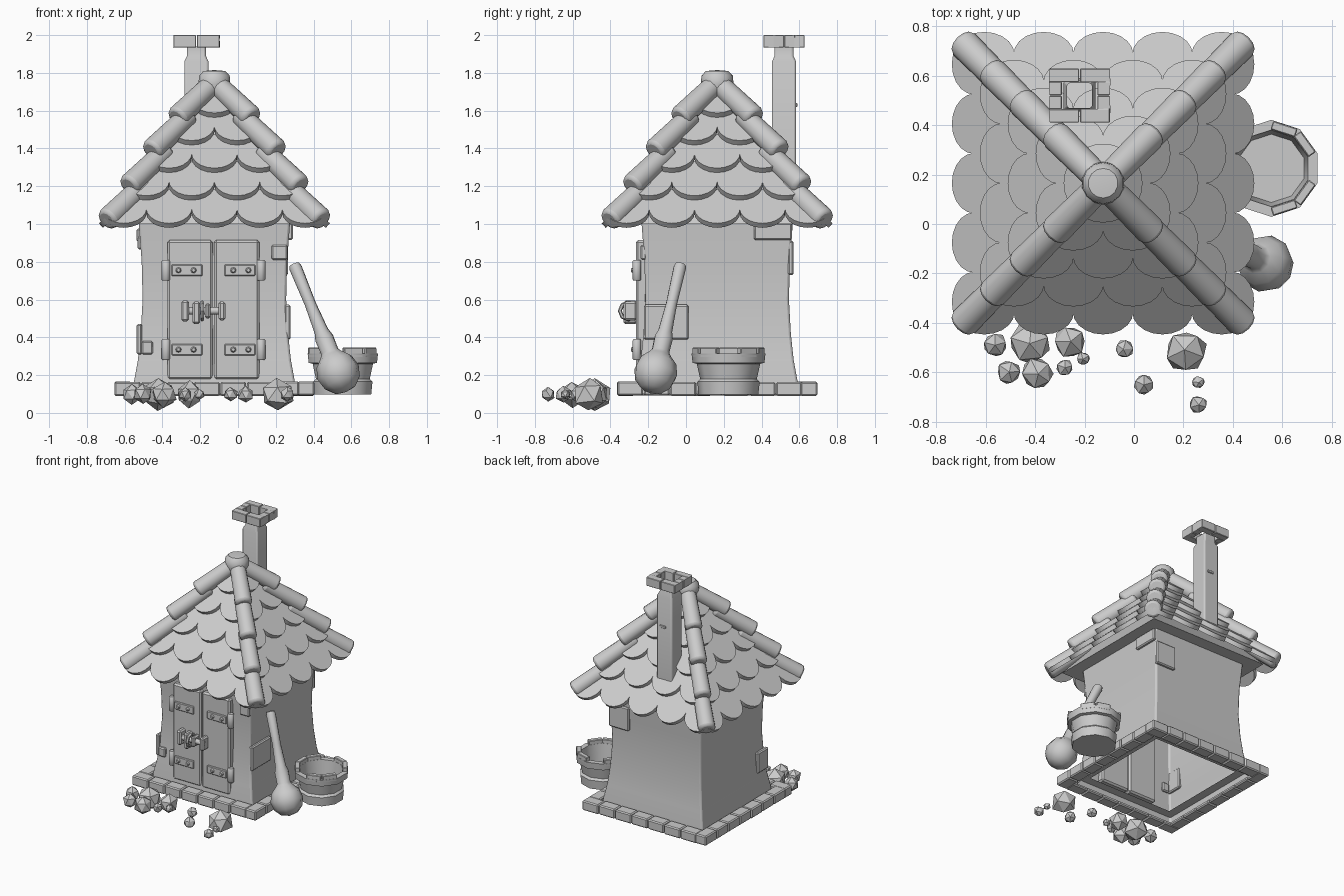
import bpy, bmesh, math, random
from math import pi, sin, cos, radians
from mathutils import Matrix, Vector

cube = bpy.data.objects.get("Cube")
if cube:
    bpy.data.objects.remove(cube)
random.seed(4)

grey = bpy.data.materials.new("plain_grey")
grey.use_nodes = True
colour = (0.6, 0.6, 0.6, 1)
grey.diffuse_color = colour
grey.node_tree.nodes["Principled BSDF"].inputs["Base Color"].default_value = colour

HOUSE = Vector((-0.125, 0.165, 0))
TURNS = [Matrix.Translation(HOUSE) @ Matrix.Rotation(k * pi / 2, 4, 'Z') for k in range(4)]
smooth_parts = []


def finish(name, bm, smooth=False, bevel=0, segments=1):
    bmesh.ops.remove_doubles(bm, verts=bm.verts, dist=0.0001)
    bmesh.ops.recalc_face_normals(bm, faces=bm.faces)
    mesh = bpy.data.meshes.new(name)
    bm.to_mesh(mesh)
    bm.free()
    mesh.materials.append(grey)
    obj = bpy.data.objects.new(name, mesh)
    bpy.context.collection.objects.link(obj)
    if bevel:
        mod = obj.modifiers.new("soft_edges", 'BEVEL')
        mod.width, mod.segments = bevel, segments
        mod.limit_method = 'ANGLE'
    if smooth:
        smooth_parts.append(obj)
    return obj


def add_box(bm, centre, size, matrix=Matrix()):
    m = matrix @ Matrix.Translation(centre) @ Matrix.Diagonal((*size, 1))
    bmesh.ops.create_cube(bm, size=1, matrix=m)


def boxes(name, items, bevel=0.006):
    bm = bmesh.new()
    for centre, size in items:
        add_box(bm, centre, size)
    return finish(name, bm, bevel=bevel)


def add_rod(bm, p, q, r, r2=None, sides=12):
    p, q = Vector(p), Vector(q)
    m = Matrix.Translation((p + q) / 2) @ (q - p).to_track_quat('Z', 'Y').to_matrix().to_4x4()
    bmesh.ops.create_cone(bm, cap_ends=True, segments=sides, radius1=r,
                          radius2=r if r2 is None else r2, depth=(q - p).length, matrix=m)


def lathe(name, profile, sides, matrix, square=False, bevel=0):
    # square turns the profile into flat-sided walls of that half width
    bm = bmesh.new()
    grow = 2 ** 0.5 if square else 1
    rings = []
    for r, z in profile:
        angles = [2 * pi * (i + 0.5) / sides for i in range(sides)]
        rings.append([bm.verts.new(matrix @ Vector((r * grow * cos(a), r * grow * sin(a), z)))
                      for a in angles])
    for low, high in zip(rings, rings[1:]):
        for i in range(sides):
            j = (i + 1) % sides
            bm.faces.new((low[i], low[j], high[j], high[i]))
    return finish(name, bm, smooth=True, bevel=bevel, segments=2)


at_house = Matrix.Translation(HOUSE)

# Walls, curved in at the middle and open below
lathe("walls", [(.43, .1), (.425, .17), (.405, .28), (.39, .42), (.38, .6),
                (.385, .8), (.4, 1.0), (.405, 1.1)], 4, at_house, True, .012)
lathe("floor_border", [(.46, .14), (.36, .14)], 4, at_house, True)

# Ring of foundation stones
bm = bmesh.new()
for turn in TURNS:
    for i in range(7):
        add_box(bm, (-.46 + .14 * i, -.485, .128 + random.uniform(-.002, .002)),
                (.137, .09, .074), turn)
finish("foundation_stones", bm, bevel=.008)

# Roof core
lathe("roof_core", [(0, 1.02), (.5, 1.0), (0, 1.66)], 4, at_house, True)

# Scalloped roof tiles, staggered in rows on all four slopes
bm = bmesh.new()
pitch = radians(42)
outline = [(-.122 * cos(a * pi / 10), .122 - .122 * sin(a * pi / 10)) for a in range(11)]
outline += [(.122, .27), (-.122, .27)]
for turn in TURNS:
    for row in range(5):
        half, z = .59 - .113 * row, .98 + .146 * row
        count = 5 - row
        for i in range(count):
            middle = (i - (count - 1) / 2) * .24
            lower, upper = [], []
            for a, v in outline:
                out = half - v * cos(pitch)
                limit = out + .03
                x = max(-limit, min(limit, middle + a))
                p = Vector((x, -out, z + v * sin(pitch)))
                lower.append(bm.verts.new(turn @ p))
                upper.append(bm.verts.new(turn @ (p + Vector((0, -sin(pitch), cos(pitch))) * .032)))
            bm.faces.new(lower[::-1])
            bm.faces.new(upper)
            for j in range(len(lower)):
                k = (j + 1) % len(lower)
                bm.faces.new((lower[j], lower[k], upper[k], upper[j]))
bmesh.ops.dissolve_degenerate(bm, dist=.0001, edges=bm.edges)
finish("roof_tiles", bm, smooth=True)

# Overlapping ridge logs on the four hips
bm = bmesh.new()
for turn in TURNS:
    for half, z in ((.57, 1.02), (.455, 1.2), (.335, 1.385), (.2, 1.56)):
        reach = min(.2, half - .01)
        add_rod(bm, turn @ Vector((-half, -half, z)),
                turn @ Vector((reach - half, reach - half, z + reach * .95)), .062, .056)
finish("ridge_logs", bm, smooth=True, bevel=.018, segments=2)
lathe("roof_cap", [(0, 1.7), (.075, 1.7), (.087, 1.74), (.083, 1.785), (.06, 1.81), (0, 1.815)],
      14, at_house)

# Chimney: hollow shaft, four corner bricks on top
FLUE = Vector((-.22, .519, 0))
lathe("chimney_shaft", [(.064, 1.2), (.064, 1.86), (.05, 1.89), (.05, 1.94)], 4,
      Matrix.Translation(FLUE), True, .01)
bricks = []
for sx in (-1, 1):
    for sy in (-1, 1):
        bricks.append((FLUE + Vector((sx * .062, sy * .082, 1.967)), (.12, .054, .066)))
        bricks.append((FLUE + Vector((sx * .097, sy * .028, 1.967)), (.05, .054, .066)))
boxes("chimney_bricks", bricks, .003)
boxes("chimney_chip", [(FLUE + Vector((.01, .064, 1.63)), (.05, .014, .02))], .003)

# Double door
boxes("doors", [((-.254, -.235, .545), (.24, .06, .74)),
                ((-.007, -.235, .545), (.24, .06, .74))], .012)

# Hinges: strap, pin and rivets, mirrored on both leaves
straps, pins, rivets = [], bmesh.new(), bmesh.new()
for side in (-1, 1):
    for z in (.335, .755):
        straps.append((Vector((-.13 + side * .14, -.27, z)), (.165, .016, .06)))
        x = -.13 + side * .252
        add_rod(pins, (x, -.26, z - .055), (x, -.26, z + .055), .024, sides=10)
        for x in (.105, .185):
            x = -.13 + side * x
            add_rod(rivets, (x, -.275, z), (x, -.292, z), .017, .009, 8)
boxes("hinge_straps", straps, .005)
finish("hinge_pins", pins, True, .006)
finish("hinge_rivets", rivets, True)

# Bolt with its plates and pull ring
bm = bmesh.new()
add_rod(bm, (-.295, -.3, .54), (-.065, -.3, .54), .02, sides=10)
finish("door_bolt", bm, True)
boxes("bolt_plates", [((x, -.295, .54 + dz), (w, .07, h)) for x, w, h, dz in
                      ((-.28, .04, .11, 0), (-.22, .04, .12, -.01),
                       (-.16, .03, .08, 0), (-.085, .035, .1, 0))], .01)
bpy.ops.mesh.primitive_torus_add(major_segments=8, minor_segments=6, major_radius=.045,
                                 minor_radius=.011, location=(-.19, -.305, .54),
                                 rotation=(0, pi / 2, 0))
ring = bpy.context.object
ring.name = "bolt_ring"
ring.data.materials.append(grey)

# Bare stones showing on the walls
boxes("wall_stones", [
    ((.22, -.225, .85), (.085, .03, .08)), ((-.48, -.235, .345), (.06, .03, .07)),
    ((.262, -.105, .48), (.03, .235, .185)), ((.275, .46, .96), (.03, .2, .09)),
    ((.18, .555, .82), (.17, .03, .18)), ((-.522, -.18, .39), (.03, .13, .16)),
    ((-.522, .46, .94), (.03, .07, .07)), ((-.517, .36, .9), (.03, .07, .07))], .008)

# Wooden mallet leaning on the wall
ball, tip = Vector((.53, -.16, .215)), Vector((.30, -.03, .78))
lean = Matrix.Translation(ball) @ (tip - ball).to_track_quat('Z', 'Y').to_matrix().to_4x4()
lathe("mallet", [(0, -.115), (.06, -.1), (.1, -.06), (.117, 0), (.1, .06), (.062, .1),
                 (.048, .12), (.05, .2), (.038, .24), (.03, .4), (.034, .61), (.028, .63),
                 (0, .635)], 10, lean)

# Bucket with a broken rim
TUB = Matrix.Translation((.555, .225, 0))
lathe("bucket", [(0, .097), (.158, .097), (.165, .165), (.15, .18), (.168, .26), (.19, .265),
                 (.196, .315), (.155, .315), (.138, .14), (0, .14)], 10, TUB)
bm = bmesh.new()
for i in range(10):
    if i not in (2, 6, 9):
        add_box(bm, (.167, 0, .32), (.036, .104, .05),
                TUB @ Matrix.Rotation((i + 1) * pi / 5, 4, 'Z'))
finish("bucket_staves", bm, bevel=.004)

# Loose rocks
rocks = [(-.56, -.49, .05), (-.42, -.48, .087), (-.26, -.475, .067), (-.505, -.6, .05),
         (-.39, -.605, .065), (-.28, -.58, .035), (-.205, -.545, .027), (-.04, -.505, .038),
         (.21, -.515, .086), (.04, -.65, .042), (.26, -.64, .026), (.26, -.73, .037)]
bm = bmesh.new()
for x, y, r in rocks:
    spin = Matrix.Rotation(random.uniform(0, pi), 4, 'Z')
    new = bmesh.ops.create_icosphere(bm, subdivisions=1, radius=r * 1.05,
                                     matrix=Matrix.Translation((x, y, .098)) @ spin)
    for v in new["verts"]:
        v.co += Vector([random.uniform(-.08, .08) * r for _ in range(3)])
        v.co.z = max(v.co.z, 0)
finish("rocks", bm)

# Smooth shading that keeps hard edges
bpy.ops.object.select_all(action='DESELECT')
for obj in smooth_parts:
    obj.select_set(True)
bpy.context.view_layer.objects.active = smooth_parts[0]
bpy.ops.object.shade_smooth_by_angle(angle=radians(40))
